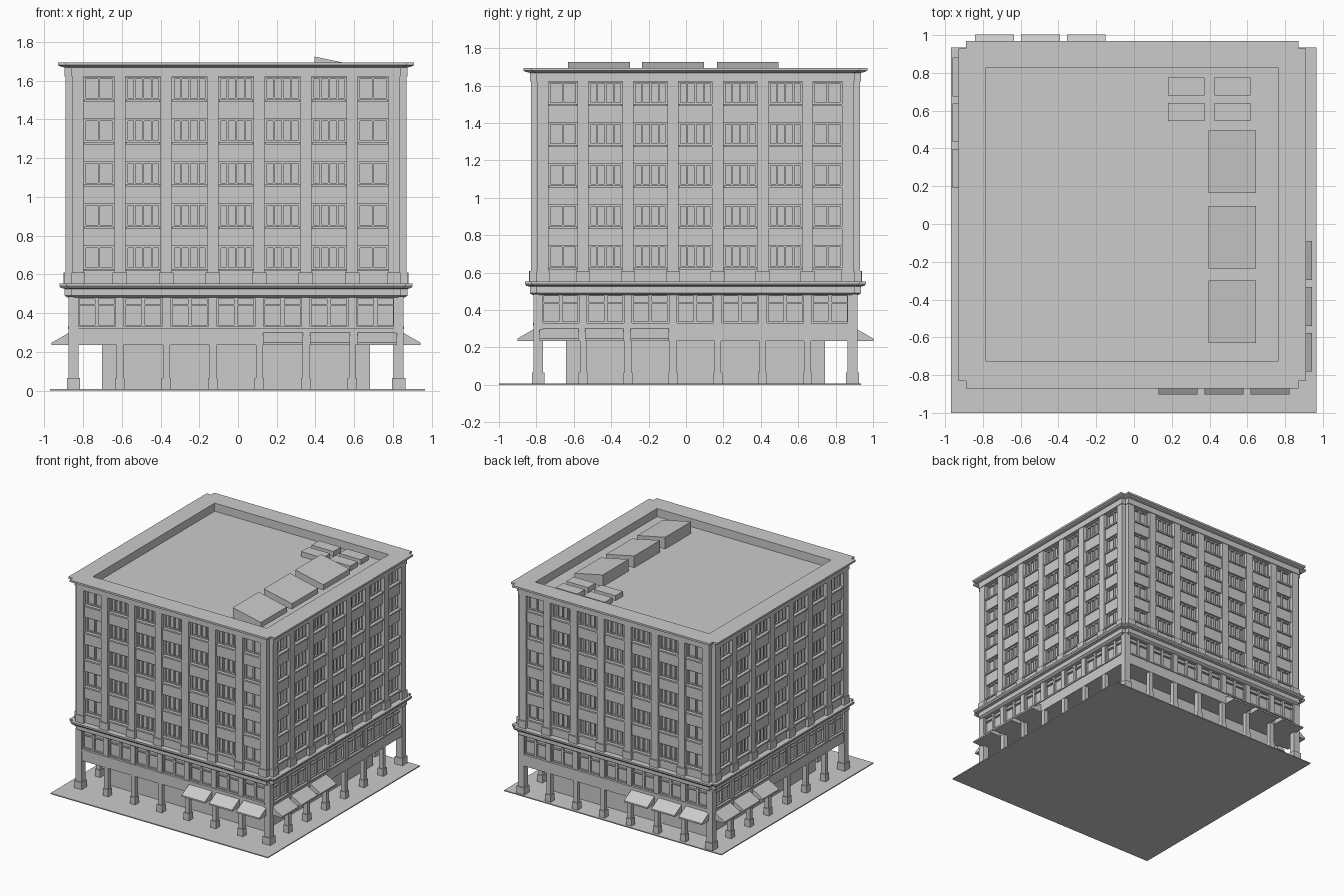
import bpy, bmesh, math
from mathutils import Matrix, Vector

if "Cube" in bpy.data.objects:
    bpy.data.objects.remove(bpy.data.objects["Cube"])

CX, CY = -0.01, 0.05      # centre of the building on its plot
P = 0.24                  # bay spacing


def finish(name, bm, loc=(CX, CY, 0)):
    bmesh.ops.recalc_face_normals(bm, faces=bm.faces[:])
    me = bpy.data.meshes.new(name)
    bm.to_mesh(me)
    bm.free()
    ob = bpy.data.objects.new(name, me)
    ob.location = loc
    bpy.context.collection.objects.link(ob)
    return ob


def prism(bm, u0, u1, prof):
    """Extrude an (out, z) profile along the front wall from u0 to u1."""
    a = [bm.verts.new((u0, -o, z)) for o, z in prof]
    b = [bm.verts.new((u1, -o, z)) for o, z in prof]
    n = len(prof)
    bm.faces.new(a)
    bm.faces.new(b[::-1])
    for i in range(n):
        j = (i + 1) % n
        bm.faces.new((a[i], b[i], b[j], a[j]))


def box(bm, u0, u1, o0, o1, z0, z1):
    prism(bm, u0, u1, [(o0, z0), (o1, z0), (o1, z1), (o0, z1)])


def four_sides(name, build):
    """Build a wall part on the front and repeat it round the building."""
    bm = bmesh.new()
    for k in range(4):
        start = len(bm.verts)
        build(bm, k)
        bm.verts.ensure_lookup_table()
        bmesh.ops.rotate(bm, verts=bm.verts[start:], cent=(0, 0, 0),
                         matrix=Matrix.Rotation(k * math.pi / 2, 3, 'Z'))
    return finish(name, bm)


def loft(name, levels):
    """Stack square loops with notched corners: (half size, notch, z)."""
    bm = bmesh.new()
    loops = []
    for h, n, z in levels:
        pts = []
        for k in range(4):
            r = Matrix.Rotation(k * math.pi / 2, 3, 'Z')
            for p in ((h, -(h - n)), (h, h - n), (h - n, h - n)):
                pts.append(bm.verts.new(r @ Vector((p[0], p[1], z))))
        loops.append(pts)
    for a, b in zip(loops, loops[1:]):
        for i in range(12):
            j = (i + 1) % 12
            bm.faces.new((a[i], a[j], b[j], b[i]))
    bm.faces.new(loops[0][::-1])
    bm.faces.new(loops[-1])
    bmesh.ops.remove_doubles(bm, verts=bm.verts[:], dist=1e-5)
    return finish(name, bm)


def block(name, x0, x1, y0, y1, z0, zl, zr):
    """Plain block; the top slopes from zl at x0 to zr at x1."""
    bm = bmesh.new()
    pts = [(x0, z0), (x1, z0), (x1, zr), (x0, zl)]
    a = [bm.verts.new((x, y0, z)) for x, z in pts]
    b = [bm.verts.new((x, y1, z)) for x, z in pts]
    bm.faces.new(a)
    bm.faces.new(b[::-1])
    for i in range(4):
        j = (i + 1) % 4
        bm.faces.new((a[i], b[i], b[j], a[j]))
    return finish(name, bm, (0, 0, 0))


# Plot and main volumes
block("ground_slab", -0.97, 0.965, -1.0, 0.935, 0, 0.008, 0.008)
block("ground_floor_core", CX - 0.692, CX + 0.692, CY - 0.692, CY + 0.692, 0.008, 0.24, 0.24)
loft("mezzanine_core", [(0.835, 0, 0.32), (0.835, 0, 0.49)])
loft("upper_core", [(0.835, 0, 0.54), (0.835, 0, 1.63)])

# Horizontal bands
loft("street_beam", [(0.86, 0.02, 0.235), (0.86, 0.02, 0.325)])
loft("middle_cornice", [(0.87, 0.035, 0.48), (0.885, 0.035, 0.49), (0.885, 0.035, 0.525),
                        (0.905, 0.035, 0.53), (0.912, 0.035, 0.54), (0.912, 0.035, 0.552)])
loft("roof_cornice", [(0.885, 0.035, 1.622), (0.885, 0.035, 1.668), (0.905, 0.04, 1.673),
                      (0.92, 0.04, 1.68), (0.92, 0.04, 1.695), (0.775, 0, 1.695),
                      (0.775, 0, 1.63)])


# Street columns with square bases; corner columns run up past the mezzanine
def columns(bm, k):
    for i in range(7):
        u = (i - 3.5) * P
        s, b, top = (0.026, 0.034, 0.485) if i == 0 else (0.018, 0.024, 0.24)
        box(bm, u - s, u + s, 0.84 - s, 0.84 + s, 0.065, top)
        box(bm, u - b, u + b, 0.84 - b, 0.84 + b, 0.008, 0.065)


four_sides("street_columns", columns)


# Mezzanine: piers, sills and paired windows with transoms
def mezzanine(bm, k):
    for i in range(1, 7):
        u = (i - 3.5) * P
        box(bm, u - 0.022, u + 0.022, 0.83, 0.862, 0.32, 0.485)
    box(bm, -0.82, 0.82, 0.83, 0.868, 0.318, 0.33)
    for i in range(-3, 4):
        for s in (-1, 1):
            c = i * P + s * 0.0495
            for e in (-0.045, 0.045):
                box(bm, c + e - 0.005, c + e + 0.005, 0.83, 0.85, 0.33, 0.485)
            for z in (0.33, 0.436, 0.474):
                box(bm, c - 0.04, c + 0.04, 0.83, 0.85, z, z + 0.008)


four_sides("mezzanine_windows", mezzanine)


# Upper pilasters with bases, and end piers
def pilasters(bm, k):
    for i in range(-3, 3):
        u = (i + 0.5) * P
        box(bm, u - 0.03, u + 0.03, 0.83, 0.88, 0.55, 1.625)
        box(bm, u - 0.038, u + 0.038, 0.84, 0.89, 0.55, 0.61)
    for s in (-1, 1):
        a, b = sorted((s * 0.785, s * 0.846))
        box(bm, a, b, 0.82, 0.88, 0.55, 1.625)
        box(bm, a - 0.004, b + 0.004, 0.84, 0.888, 0.55, 0.61)


four_sides("upper_pilasters", pilasters)

BAYS = [(i * P if abs(i) < 3 else math.copysign(0.7075, i),
         0.09 if abs(i) < 3 else 0.0775, abs(i) < 3) for i in range(-3, 4)]
ROWS = [0.626 + 0.2185 * r for r in range(5)]


# Spandrel panels under each window row, with projecting sills
def spandrels(bm, k):
    for u, h, wide in BAYS:
        for r, z in enumerate(ROWS):
            low = 0.55 if r == 0 else ROWS[r - 1] + 0.12
            box(bm, u - h, u + h, 0.83, 0.865, low, z)
            box(bm, u - h + 0.002, u + h - 0.002, 0.84, 0.876, z - 0.01, z + 0.002)


four_sides("spandrels_and_sills", spandrels)


# Upper window frames: four lights in wide bays, two in the end bays
def windows(bm, k):
    for u, h, wide in BAYS:
        w = h - 0.005
        bars = (-w, -0.045, 0, 0.045, w) if wide else (-w, 0, w)
        for z in ROWS:
            for b in bars:
                t = 0.005 if abs(b) != w else 0.006
                box(bm, u + b - t, u + b + t, 0.83, 0.852, z, z + 0.12)
            for zz in (z, z + 0.11):
                box(bm, u - w, u + w, 0.83, 0.85, zz, zz + 0.01)


four_sides("upper_window_frames", windows)


# Sloping awnings gathered at two opposite corners
def awnings(bm, k):
    s = 1 if k % 2 == 0 else -1
    for i in (1, 2, 3):
        u = s * i * 0.243
        prism(bm, u - 0.103, u + 0.103,
              [(0.855, 0.235), (0.952, 0.235), (0.952, 0.247), (0.855, 0.303)])


four_sides("awnings", awnings)

# Rooftop: three sloped skylights and four small vents
for i, y in enumerate((-0.63, -0.235, 0.165)):
    block(f"skylight_{i + 1}", 0.395, 0.645, y, y + 0.33, 1.62, 1.725, 1.672)
for i, x in enumerate((0.18, 0.425)):
    for j, y in enumerate((0.545, 0.68)):
        block(f"roof_vent_{i * 2 + j + 1}", x, x + 0.193, y, y + 0.095, 1.62, 1.67, 1.67)
